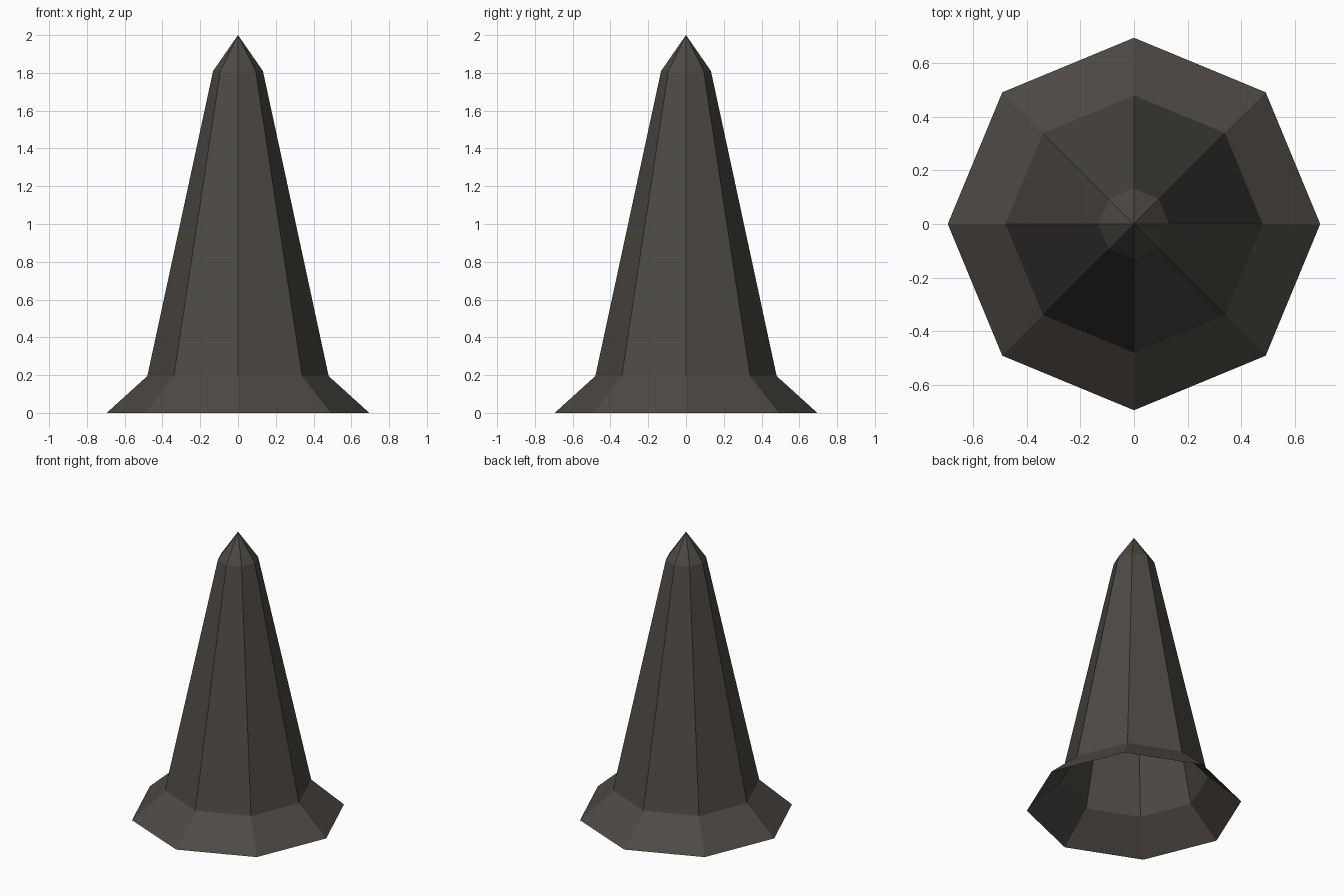
import bpy, bmesh, math

if "Cube" in bpy.data.objects:
    bpy.data.objects.remove(bpy.data.objects["Cube"])

SIDES = 8
# (radius, height) outline: flared foot, tapering shaft, blunt point
PROFILE = [(0.695, 0.0), (0.48, 0.195), (0.132, 1.81)]
APEX = 2.0

mat = bpy.data.materials.new("dark stone")
mat.diffuse_color = (0.075, 0.067, 0.057, 1)
mat.use_nodes = True
mat.node_tree.nodes["Principled BSDF"].inputs["Base Color"].default_value = mat.diffuse_color

bm = bmesh.new()
rings = [[bm.verts.new((r * math.cos(math.tau * i / SIDES),
                        r * math.sin(math.tau * i / SIDES), z))
          for i in range(SIDES)] for r, z in PROFILE]
tip = bm.verts.new((0, 0, APEX))

# Foot and shaft walls; the underside stays open and hollow
for low, high in zip(rings, rings[1:]):
    for i in range(SIDES):
        j = (i + 1) % SIDES
        bm.faces.new((low[i], low[j], high[j], high[i]))

# Pointed tip
for i in range(SIDES):
    bm.faces.new((rings[-1][i], rings[-1][(i + 1) % SIDES], tip))

mesh = bpy.data.meshes.new("spike")
bm.to_mesh(mesh)
bm.free()
mesh.materials.append(mat)
bpy.context.collection.objects.link(bpy.data.objects.new("spike", mesh))
